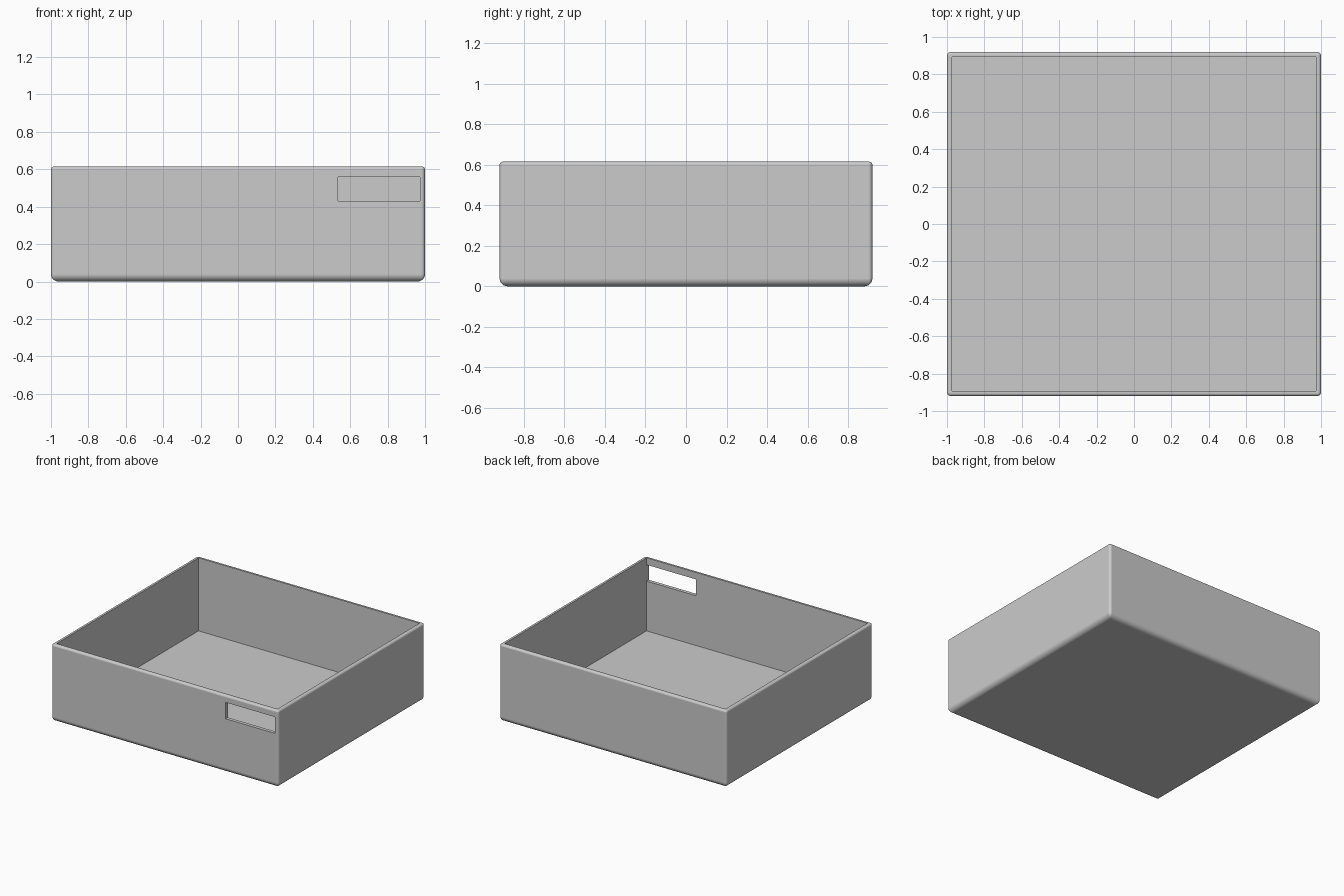
import bpy
import bmesh
from math import sin, cos, pi, radians

old = bpy.data.objects.get("Cube")
if old:
    bpy.data.objects.remove(old, do_unlink=True)

HX, HY, H = 1.0, 0.92, 0.615      # half width, half depth, height
WALL, FLOOR = 0.028, 0.034
R_BOTTOM, R_TOP, R_SIDE = 0.04, 0.016, 0.02
STEPS = 6

grey = bpy.data.materials.new("light_grey")
grey.use_nodes = True
colour = (0.6, 0.6, 0.6, 1)
grey.diffuse_color = colour
grey.node_tree.nodes["Principled BSDF"].inputs["Base Color"].default_value = colour


def add_object(name, bm):
    bmesh.ops.recalc_face_normals(bm, faces=bm.faces)
    mesh = bpy.data.meshes.new(name)
    bm.to_mesh(mesh)
    bm.free()
    mesh.materials.append(grey)
    ob = bpy.data.objects.new(name, mesh)
    bpy.context.collection.objects.link(ob)
    return ob


def add_box(name, lo, hi):
    bm = bmesh.new()
    bmesh.ops.create_cube(bm, size=1)
    for v in bm.verts:
        v.co = [(a + b) / 2 + c * (b - a) for a, b, c in zip(lo, hi, v.co)]
    return add_object(name, bm)


def rounded_ring(bm, inset, z):
    """Rounded rectangle, shrunk by inset, at height z."""
    r = max(R_SIDE - inset, 0.004)
    ring = []
    for k, (sx, sy) in enumerate([(1, 1), (-1, 1), (-1, -1), (1, -1)]):
        for i in range(STEPS + 1):
            a = (k + i / STEPS) * pi / 2
            ring.append(bm.verts.new((sx * (HX - inset - r) + r * cos(a),
                                      sy * (HY - inset - r) + r * sin(a), z)))
    return ring


# Solid tray body: rounded rings stacked from the base to the rim
profile = []
for i in range(STEPS + 1):
    a = i / STEPS * pi / 2
    profile.append((R_BOTTOM * (1 - sin(a)), R_BOTTOM * (1 - cos(a))))
for i in range(STEPS + 1):
    a = i / STEPS * pi / 2
    profile.append((R_TOP * (1 - cos(a)), H - R_TOP * (1 - sin(a))))

bm = bmesh.new()
rings = [rounded_ring(bm, inset, z) for inset, z in profile]
for low, high in zip(rings, rings[1:]):
    n = len(low)
    for i in range(n):
        j = (i + 1) % n
        bm.faces.new((low[i], low[j], high[j], high[i]))
bm.faces.new(rings[0])
bm.faces.new(rings[-1])
tray = add_object("open_tray", bm)

# Hollow inside, and the slot in the front wall beside the left corner
cutters = [
    add_box("hollow_cutter", (-HX + WALL, -HY + WALL, FLOOR),
            (HX - WALL, HY - WALL, H + 0.2)),
    add_box("slot_cutter", (0.535, -HY - 0.1, 0.43),
            (HX - WALL, -HY + 0.2, 0.56)),
]

bpy.ops.object.select_all(action='DESELECT')
tray.select_set(True)
bpy.context.view_layer.objects.active = tray
for cutter in cutters:
    cutter.hide_render = True
    mod = tray.modifiers.new("cut", 'BOOLEAN')
    mod.operation = 'DIFFERENCE'
    mod.solver = 'EXACT'
    mod.object = cutter
    bpy.ops.object.modifier_apply(modifier=mod.name)
    bpy.data.objects.remove(cutter, do_unlink=True)

# Smooth rounded edges, flat walls
bpy.ops.object.shade_smooth_by_angle(angle=radians(35))
weighted = tray.modifiers.new("flat_walls", 'WEIGHTED_NORMAL')
weighted.keep_sharp = True
